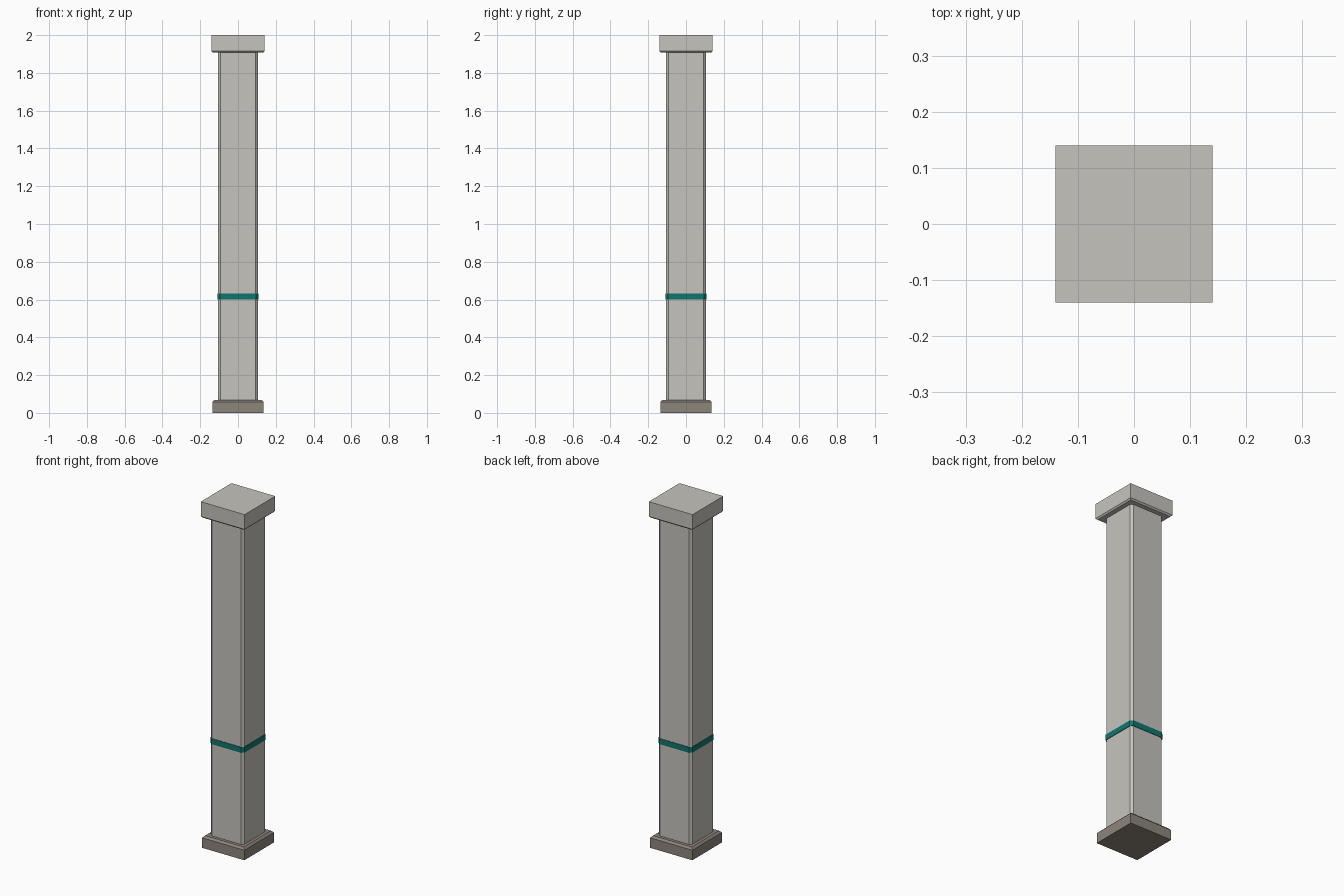
import bpy, bmesh

if "Cube" in bpy.data.objects:
    bpy.data.objects.remove(bpy.data.objects["Cube"])


def material(name, rgb):
    m = bpy.data.materials.new(name)
    m.diffuse_color = (*rgb, 1.0)
    m.use_nodes = True
    m.node_tree.nodes["Principled BSDF"].inputs["Base Color"].default_value = m.diffuse_color
    return m


stone = material("light_stone", (0.56, 0.55, 0.51))
dark_stone = material("dark_stone", (0.27, 0.235, 0.20))
teal = material("teal", (0.005, 0.181, 0.156))


def square(h, c=0.0):
    """Square outline of half-width h, with corners cut by c."""
    if c == 0:
        return [(h, -h), (h, h), (-h, h), (-h, -h)]
    k = h - c
    return [(h, -k), (h, k), (k, h), (-k, h), (-h, k), (-h, -k), (-k, -h), (k, -h)]


def loft(name, levels, mat, corner=0.0):
    """Closed solid through (half-width, z) levels."""
    bm = bmesh.new()
    rings = [[bm.verts.new((x, y, z)) for x, y in square(h, corner)] for h, z in levels]
    n = len(rings[0])
    for low, high in zip(rings, rings[1:]):
        for i in range(n):
            j = (i + 1) % n
            bm.faces.new((low[i], low[j], high[j], high[i]))
    bm.faces.new(rings[0][::-1])
    bm.faces.new(rings[-1])
    bmesh.ops.recalc_face_normals(bm, faces=bm.faces)
    me = bpy.data.meshes.new(name)
    bm.to_mesh(me)
    bm.free()
    me.materials.append(mat)
    ob = bpy.data.objects.new(name, me)
    bpy.context.collection.objects.link(ob)
    return ob


# plinth with bevelled top edge
loft("base", [(0.135, 0.0), (0.135, 0.058), (0.124, 0.069)], dark_stone)
# main post with chamfered corners
loft("shaft", [(0.106, 0.06), (0.106, 1.915)], stone, 0.013)
# thin painted ring around the post
loft("band", [(0.109, 0.60), (0.109, 0.632)], teal, 0.014)
# capital with bevelled lower edge
loft("cap", [(0.132, 1.907), (0.14, 1.915), (0.14, 2.0)], stone)
